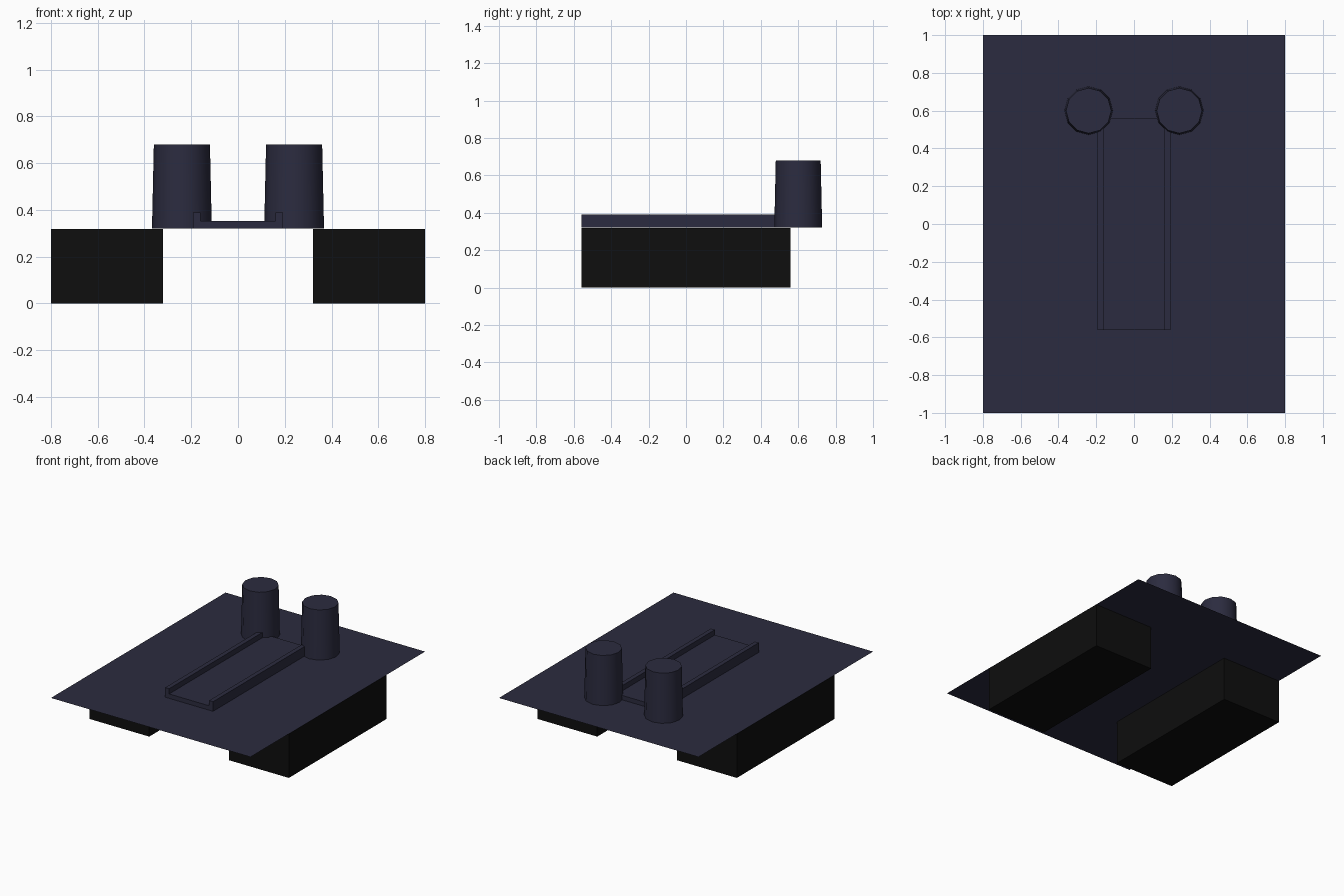
import bpy
import math

if "Cube" in bpy.data.objects:
    bpy.data.objects.remove(bpy.data.objects["Cube"])


def material(name, colour):
    m = bpy.data.materials.new(name)
    m.diffuse_color = (*colour, 1.0)
    m.use_nodes = True
    m.node_tree.nodes["Principled BSDF"].inputs["Base Color"].default_value = m.diffuse_color
    return m


NAVY = material("dark navy", (0.0245, 0.0245, 0.05))
BLACK = material("near black", (0.0044, 0.0044, 0.0044))


def box(name, x, y, z, mat):
    """Box given by its (min, max) range on each axis."""
    mid = [(a + b) / 2 for a, b in (x, y, z)]
    bpy.ops.mesh.primitive_cube_add(size=1, location=mid)
    ob = bpy.context.object
    ob.name = name
    ob.scale = [b - a for a, b in (x, y, z)]
    bpy.ops.object.transform_apply(location=False, rotation=False, scale=True)
    ob.data.materials.append(mat)
    return ob


DECK = 0.32

# Thin deck sheet
bpy.ops.mesh.primitive_plane_add(size=2, location=(0, 0, DECK))
deck = bpy.context.object
deck.name = "deck_sheet"
deck.scale = (0.8, 1.0, 1.0)
bpy.ops.object.transform_apply(location=False, rotation=False, scale=True)
deck.data.materials.append(NAVY)

# Central channel floor
box("channel_floor", (-0.16, 0.16), (-0.56, 0.56), (DECK, 0.352), NAVY)

for side, label in ((-1, "left"), (1, "right")):
    # Support block under the deck
    box(label + "_block", sorted((side * 0.32, side * 0.8)), (-0.56, 0.56),
        (0, DECK - 0.001), BLACK)
    # Channel side rail
    box(label + "_rail", sorted((side * 0.16, side * 0.192)), (-0.56, 0.56),
        (DECK, 0.39), NAVY)
    # Tapered twelve-sided post
    bpy.ops.mesh.primitive_cone_add(vertices=12, radius1=0.128, radius2=0.12,
                                    depth=0.36, location=(side * 0.24, 0.6, 0.5))
    post = bpy.context.object
    post.name = label + "_post"
    post.data.materials.append(NAVY)
    bpy.ops.object.shade_smooth_by_angle(angle=math.radians(40))
